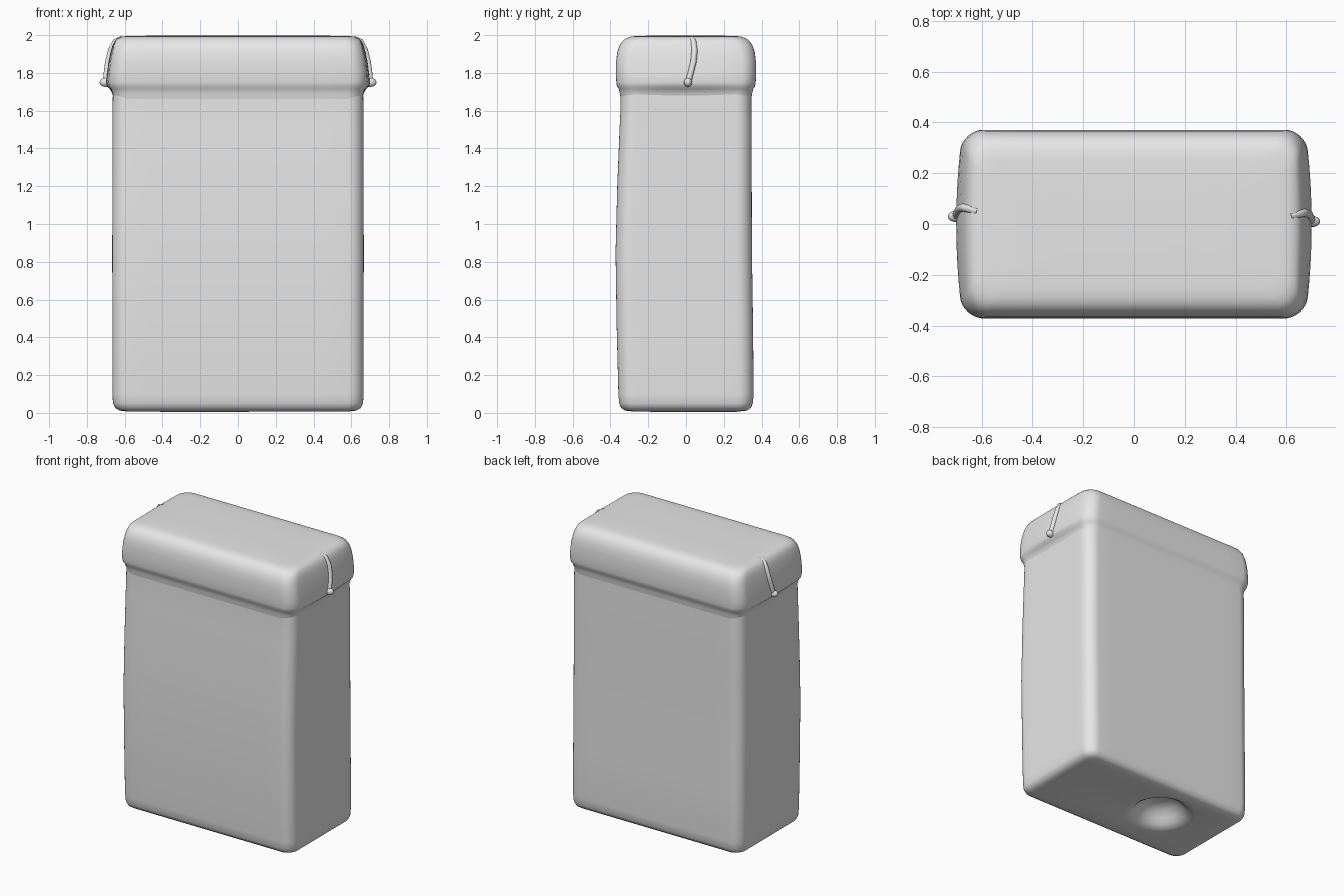
import bpy, bmesh, math
from mathutils import Vector

cube = bpy.data.objects.get("Cube")
if cube:
    bpy.data.objects.remove(cube, do_unlink=True)

grey = bpy.data.materials.new("Plain grey")
grey.use_nodes = True
grey.diffuse_color = (0.8, 0.8, 0.8, 1)
grey.node_tree.nodes["Principled BSDF"].inputs["Base Color"].default_value = (0.8, 0.8, 0.8, 1)


def rounded_rect(z, hx, hy, r, yc=0.0, bulge=0.0):
    """Rounded rectangle ring whose x ends can bow outwards."""
    pts = []
    corners = [(1, 1), (-1, 1), (-1, -1), (1, -1)]
    for i, (sx, sy) in enumerate(corners):
        for k in range(9):
            a = math.radians(90 * i + 90 * k / 8)
            pts.append(Vector((sx * (hx - r) + r * math.cos(a),
                               sy * (hy - r) + r * math.sin(a), 0)))
        # points along the straight side to the next corner
        nx, ny = corners[(i + 1) % 4]
        a = math.radians(90 * (i + 1))
        end = Vector((nx * (hx - r) + r * math.cos(a), ny * (hy - r) + r * math.sin(a), 0))
        start = pts[-1].copy()
        pts += [start.lerp(end, k / 10) for k in range(1, 10)]
    out = []
    for p in pts:
        x = p.x + math.copysign(bulge, p.x) * (1 - (p.y / hy) ** 2) * min(1, abs(p.x) / (hx - r))
        out.append((x, p.y + yc, z))
    return out


def circle_like(ring, z, r, cx, cy):
    """Circle with the same point order as a ring."""
    hx = max(p[0] for p in ring)
    hy = max(p[1] for p in ring)
    angles = [math.atan2(p[1] / hy, p[0] / hx) for p in ring]
    return [(cx + r * math.cos(a), cy + r * math.sin(a), z) for a in angles]


def loft(name, rings, cap_start, cap_end):
    bm = bmesh.new()
    loops = [[bm.verts.new(p) for p in ring] for ring in rings]
    n = len(loops[0])
    for a, b in zip(loops, loops[1:]):
        for i in range(n):
            j = (i + 1) % n
            bm.faces.new((a[i], a[j], b[j], b[i]))
    if cap_start:
        bm.faces.new(loops[0][::-1])
    if cap_end:
        bm.faces.new(loops[-1])
    mesh = bpy.data.meshes.new(name)
    bm.to_mesh(mesh)
    bm.free()
    return finish(bpy.data.objects.new(name, mesh))


def finish(obj):
    bpy.context.collection.objects.link(obj)
    obj.data.materials.append(grey)
    bpy.ops.object.select_all(action='DESELECT')
    obj.select_set(True)
    bpy.context.view_layer.objects.active = obj
    if obj.type == 'MESH':
        bpy.ops.object.shade_smooth_by_angle(angle=math.radians(50))
    return obj


# Body with softly rounded foot, swelling middle and a bowl pressed into the base
body_profile = [  # z, half x, half y, corner radius, y centre
    (0.008, 0.59, 0.285, 0.05, 0), (0.012, 0.625, 0.322, 0.06, 0),
    (0.025, 0.65, 0.342, 0.07, 0), (0.05, 0.662, 0.354, 0.08, 0),
    (0.10, 0.665, 0.358, 0.08, 0), (0.45, 0.665, 0.361, 0.08, -0.006),
    (0.85, 0.666, 0.361, 0.08, -0.012), (1.20, 0.665, 0.356, 0.08, -0.008),
    (1.50, 0.664, 0.350, 0.08, -0.002), (1.62, 0.664, 0.346, 0.08, 0),
    (1.74, 0.662, 0.346, 0.08, 0)]
body_rings = [rounded_rect(z, hx, hy, r, yc) for z, hx, hy, r, yc in body_profile]
bowl = [(0.12, 0.03), (0.115, 0.07), (0.095, 0.11), (0.06, 0.145),
        (0.03, 0.17), (0.012, 0.20), (0.006, 0.23)]
bowl_rings = [circle_like(body_rings[0], z, r, -0.18, 0.04) for z, r in bowl]
loft("body", bowl_rings + body_rings, True, False)

# Lid with a rolled lower lip and bowed ends
lid_profile = [  # z, half x, half y, corner radius, end bulge
    (1.64, 0.655, 0.343, 0.08, 0.0), (1.69, 0.662, 0.350, 0.08, 0.003),
    (1.715, 0.667, 0.356, 0.08, 0.012), (1.728, 0.672, 0.365, 0.08, 0.022),
    (1.75, 0.675, 0.369, 0.08, 0.025), (1.80, 0.674, 0.371, 0.08, 0.020),
    (1.86, 0.668, 0.370, 0.08, 0.018), (1.91, 0.660, 0.364, 0.08, 0.015),
    (1.945, 0.653, 0.352, 0.08, 0.012), (1.97, 0.645, 0.335, 0.08, 0.008),
    (1.985, 0.632, 0.314, 0.08, 0.004), (1.993, 0.610, 0.288, 0.08, 0),
    (1.996, 0.570, 0.250, 0.07, 0), (1.998, 0.30, 0.12, 0.05, 0)]
loft("lid", [rounded_rect(z, hx, hy, r, 0, b) for z, hx, hy, r, b in lid_profile], False, True)

# Seam ridge and small pointed nub on each end of the lid
for side, word, y0 in ((1, "left", 0.01), (-1, "right", 0.03)):
    curve = bpy.data.curves.new(word + "_seam", 'CURVE')
    curve.dimensions = '3D'
    curve.bevel_depth = 0.016
    curve.bevel_resolution = 3
    curve.use_fill_caps = True
    path = [(0.700, y0, 1.75), (0.696, y0 + 0.015, 1.80), (0.688, y0 + 0.03, 1.86),
            (0.673, y0 + 0.035, 1.92), (0.650, y0 + 0.03, 1.965), (0.615, y0 + 0.02, 1.980)]
    spline = curve.splines.new('POLY')
    spline.points.add(len(path) - 1)
    for point, (x, y, z) in zip(spline.points, path):
        point.co = (side * x, y, z, 1)
    spline.use_smooth = True
    finish(bpy.data.objects.new(word + "_seam", curve))

    bm = bmesh.new()
    bmesh.ops.create_uvsphere(bm, u_segments=16, v_segments=10, radius=1)
    for v in bm.verts:
        v.co = (side * (0.702 + 0.031 * v.co.x), y0 + 0.022 * v.co.y, 1.75 + 0.024 * v.co.z)
    bmesh.ops.recalc_face_normals(bm, faces=bm.faces)
    mesh = bpy.data.meshes.new(word + "_nub")
    bm.to_mesh(mesh)
    bm.free()
    finish(bpy.data.objects.new(word + "_nub", mesh))
